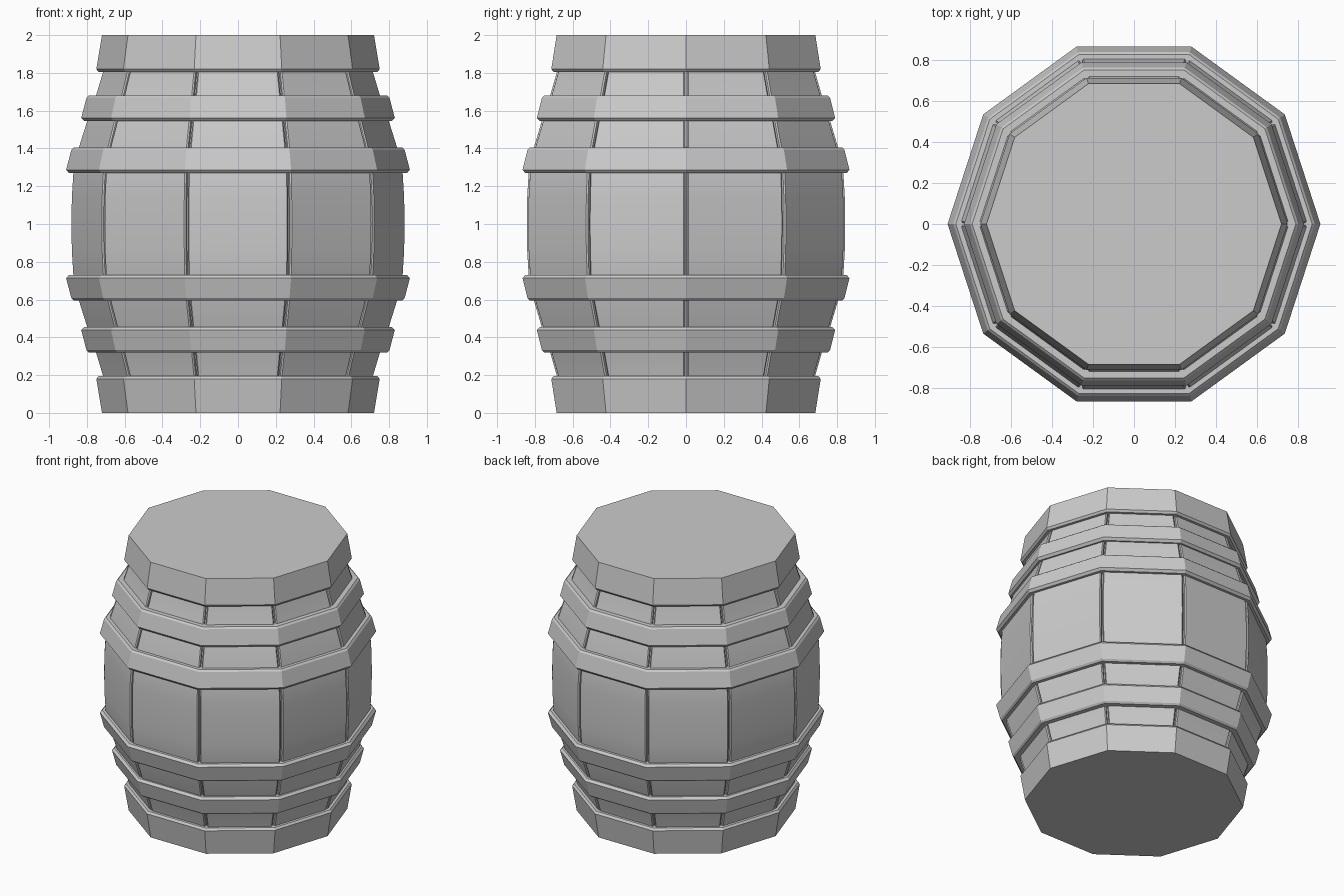
import bpy
import bmesh
import math
from mathutils import Matrix, Vector

SIDES = 10
STEP = 2 * math.pi / SIDES
TAN = math.tan(STEP / 2)
COS = math.cos(STEP / 2)

cube = bpy.data.objects.get("Cube")
if cube:
    bpy.data.objects.remove(cube)

grey = bpy.data.materials.new("plain_grey")
grey.use_nodes = True
grey.diffuse_color = (0.6, 0.6, 0.6, 1)
grey.node_tree.nodes["Principled BSDF"].inputs["Base Color"].default_value = (0.6, 0.6, 0.6, 1)


def finish(name, bm, smooth=False):
    bmesh.ops.recalc_face_normals(bm, faces=bm.faces)
    mesh = bpy.data.meshes.new(name)
    bm.to_mesh(mesh)
    bm.free()
    mesh.materials.append(grey)
    obj = bpy.data.objects.new(name, mesh)
    bpy.context.collection.objects.link(obj)
    if smooth:
        bpy.ops.object.select_all(action='DESELECT')
        obj.select_set(True)
        bpy.context.view_layer.objects.active = obj
        bpy.ops.object.shade_smooth_by_angle(angle=math.radians(25))
    return obj


def bridge(bm, loops, closed):
    """Join neighbouring loops of vertices with quads."""
    pairs = list(zip(loops, loops[1:]))
    if closed:
        pairs.append((loops[-1], loops[0]))
    for a, b in pairs:
        n = len(a)
        for i in range(n):
            bm.faces.new((a[i], a[(i + 1) % n], b[(i + 1) % n], b[i]))
    if not closed:
        bm.faces.new(loops[0])
        bm.faces.new(loops[-1])


def turned(name, profile, closed=False, flip=False):
    """Ten-sided turned part from (corner radius, height) pairs."""
    bm = bmesh.new()
    loops = []
    for r, z in profile:
        z = 2 - z if flip else z
        loops.append([bm.verts.new((r * math.cos(i * STEP), r * math.sin(i * STEP), z))
                      for i in range(SIDES)])
    bridge(bm, loops, closed)
    return finish(name, bm)


# Bulging body: corner radius against height, mirrored about the middle
half = [(0.71, 0.16), (0.717, 0.19), (0.756, 0.32), (0.798, 0.44),
        (0.845, 0.59), (0.876, 0.73), (0.884, 0.86)]
body = half + [(0.886, 1.0)] + [(r, 2 - z) for r, z in reversed(half)]

# Inner core seen at the bottom of the grooves
turned("inner_core", [(r - 0.03, z) for r, z in body])

# Staves: one chamfered plank per side, with narrow gaps at the corners
for k in range(SIDES):
    bm = bmesh.new()
    turn = Matrix.Rotation((k + 0.5) * STEP, 3, 'Z')
    loops = []
    for r, z in body:
        a = r * COS
        side = [(a - 0.06, (a - 0.06) * TAN - 0.006),
                (a - 0.008, (a - 0.008) * TAN - 0.006),
                (a, a * TAN - 0.014)]
        section = [(d, -w) for d, w in side] + [(d, w) for d, w in reversed(side)]
        loops.append([bm.verts.new(turn @ Vector((d, w, z))) for d, w in section])
    bridge(bm, loops, False)
    finish(f"stave_{k + 1}", bm, smooth=True)

# End bands and hoops, repeated at both ends
for end, flip in (("lower", False), ("upper", True)):
    turned(f"{end}_end_band",
           [(0.72, 0), (0.75, 0.18), (0.738, 0.195), (0.68, 0.195)], flip=flip)
    for part, r, z in (("outer_hoop", 0.83, 0.32), ("inner_hoop", 0.91, 0.595)):
        turned(f"{end}_{part}",
               [(r - 0.1, z), (r - 0.04, z), (r - 0.028, z + 0.012),
                (r, z + 0.118), (r - 0.015, z + 0.135), (r - 0.1, z + 0.135)],
               closed=True, flip=flip)
